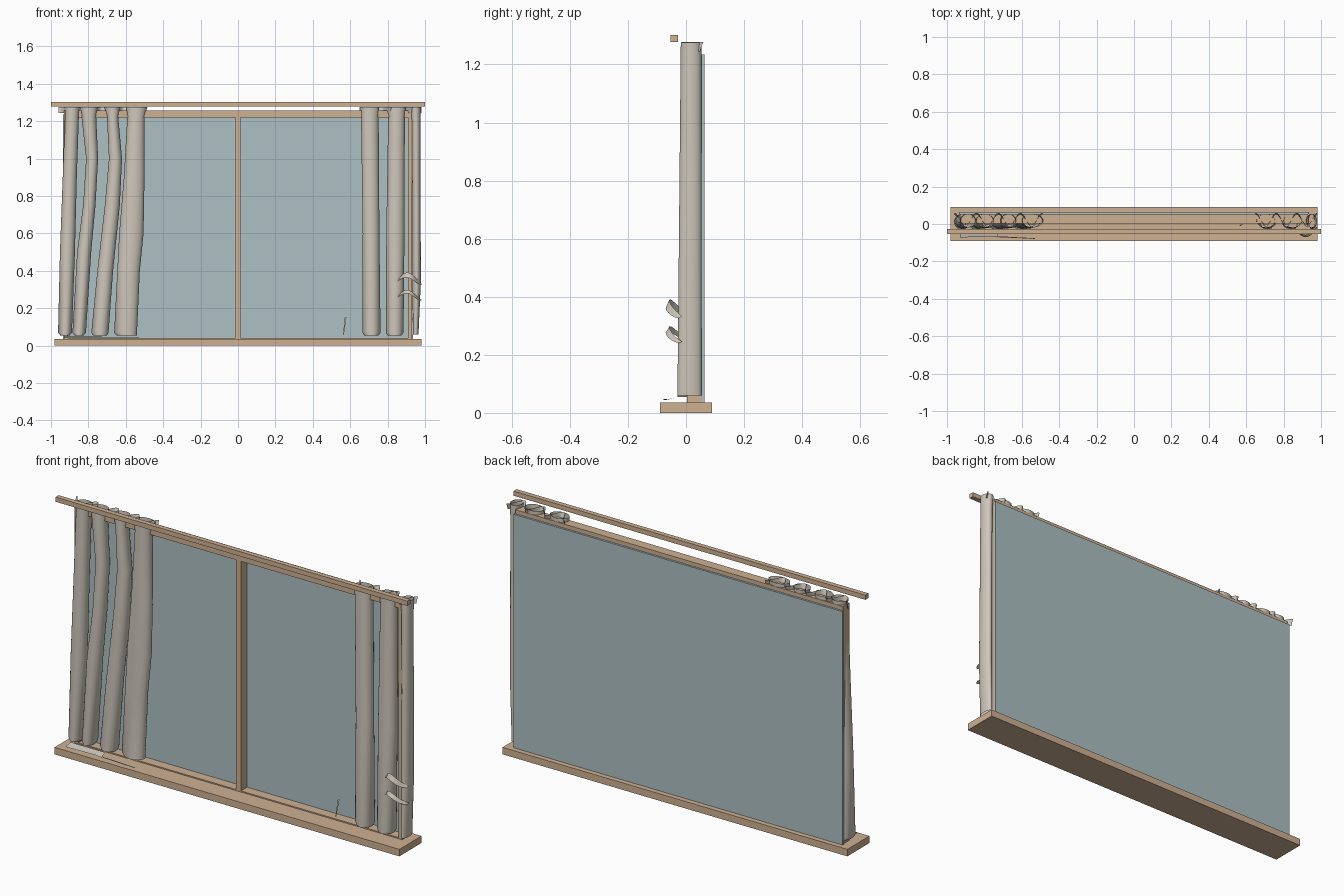
import bpy, math

def mat(name, c):
    m = bpy.data.materials.new(name)
    m.diffuse_color = (*c, 1)
    return m

WOOD = mat("wood", (0.62, 0.44, 0.29))
GLASS = mat("glass", (0.42, 0.53, 0.55))
CLOTH = mat("cloth", (0.62, 0.57, 0.50))

def mesh(name, verts, faces, m, smooth=False):
    me = bpy.data.meshes.new(name)
    me.from_pydata(verts, [], faces)
    me.materials.append(m)
    ob = bpy.data.objects.new(name, me)
    bpy.context.collection.objects.link(ob)
    if smooth:
        me.shade_smooth()
    return ob

def box(name, x0, x1, y0, y1, z0, z1, m=WOOD):
    v = [(x, y, z) for x in (x0, x1) for y in (y0, y1) for z in (z0, z1)]
    f = [(0, 1, 3, 2), (4, 6, 7, 5), (0, 4, 5, 1), (2, 3, 7, 6), (0, 2, 6, 4), (1, 5, 7, 3)]
    return mesh(name, v, f, m)

def grid(name, rows, closed=False):
    """Cloth surface through rows of points."""
    n = len(rows[0])
    faces = []
    for r in range(len(rows) - 1):
        for i in range(n if closed else n - 1):
            j = (i + 1) % n
            faces.append((r * n + i, r * n + j, (r + 1) * n + j, (r + 1) * n + i))
    return mesh(name, [p for row in rows for p in row], faces, CLOTH, True)

# Wooden parts and the pane
box("sill", -0.98, 0.98, -0.09, 0.09, 0, 0.036)
box("curtain_rod", -1, 1, -0.053, -0.028, 1.278, 1.302)
box("top_rail", -0.93, 0.93, 0.004, 0.054, 1.221, 1.256)
box("bottom_rail", -0.93, 0.93, 0.004, 0.054, 0.03, 0.042)
box("mullion", -0.014, 0.014, 0.004, 0.054, 0.04, 1.225)
for side, s in (("left", -1), ("right", 1)):
    box(side + "_stile", s * 0.92 - 0.011, s * 0.92 + 0.011, 0.004, 0.054, 0.036, 1.256)
box("glass_pane", -0.935, 0.935, 0.054, 0.064, 0.036, 1.235, GLASS)

# Hanging folds: hollow tubes through (z, left x, right x) sections
def fold(name, secs):
    rows = []
    for z, a, b in secs:
        cx, hw = (a + b) / 2, (b - a) / 2
        y0 = -0.03 + 0.012 * z / 1.27
        cy, hy = (y0 + 0.053) / 2, (0.053 - y0) / 2
        rows.append([(cx + hw * math.cos(t), cy + hy * math.sin(t), z)
                     for t in (2 * math.pi * i / 24 for i in range(24))])
    grid(name, rows, True)

FOLDS = {
    "left_fold_1": [(0.055, -0.95, -0.90), (0.07, -0.962, -0.888), (0.5, -0.952, -0.872),
                    (0.9, -0.937, -0.862), (1.25, -0.925, -0.85), (1.275, -0.93, -0.845)],
    "left_fold_2": [(0.055, -0.875, -0.825), (0.07, -0.885, -0.813), (0.5, -0.86, -0.785),
                    (0.75, -0.828, -0.762), (1.0, -0.812, -0.748), (1.22, -0.836, -0.758),
                    (1.275, -0.845, -0.75)],
    "left_fold_3": [(0.055, -0.775, -0.70), (0.07, -0.784, -0.692), (0.4, -0.752, -0.668),
                    (0.75, -0.712, -0.632), (1.0, -0.69, -0.62), (1.22, -0.70, -0.64),
                    (1.275, -0.715, -0.63)],
    "left_fold_4": [(0.055, -0.65, -0.54), (0.07, -0.662, -0.54), (0.4, -0.645, -0.525),
                    (0.6, -0.635, -0.505), (0.9, -0.61, -0.5), (1.22, -0.592, -0.5),
                    (1.275, -0.60, -0.485)],
    "right_fold_1": [(0.055, 0.675, 0.752), (0.07, 0.665, 0.762), (0.6, 0.667, 0.756),
                     (1.22, 0.658, 0.752), (1.275, 0.655, 0.755)],
    "right_fold_2": [(0.055, 0.80, 0.875), (0.07, 0.79, 0.885), (0.6, 0.793, 0.89),
                     (1.22, 0.803, 0.892), (1.275, 0.80, 0.897)],
    "right_fold_3": [(0.06, 0.935, 0.965), (0.35, 0.932, 0.978), (0.8, 0.932, 0.976),
                     (1.2, 0.928, 0.976), (1.275, 0.92, 0.978)],
}
for name, secs in FOLDS.items():
    fold(name, secs)

# Wavy gathered headers along the top of each curtain
for side, x0, x1, waves in (("left", -0.96, -0.49, 4), ("right", 0.65, 0.98, 3)):
    rows = []
    for z, amp in ((1.245, 0.026), (1.264, 0.032), (1.277, 0.038)):
        rows.append([(x0 + (x1 - x0) * i / 48, 0.022 + amp * math.cos(2 * math.pi * waves * i / 48), z)
                     for i in range(49)])
    grid(side + "_curtain_header", rows)

# Loose tieback strips curling forward on the right curtain
for k, (z0, h) in enumerate(((0.345, 0.028), (0.26, 0.02))):
    arc = [(0.855 + 0.125 * i / 10, -0.025 - 0.045 * math.sin(math.pi * i / 10),
            z0 + 0.02 * math.sin(math.pi * i / 7)) for i in range(11)]
    grid(f"tieback_strip_{k + 1}", [[(x, y, z) for x, y, z in arc],
                                    [(x, y + 0.012, z + h * math.sin(math.pi * (i + 1) / 12))
                                     for i, (x, y, z) in enumerate(arc)]])

# Cloth hem scraps resting on the sill
grid("hem_scrap", [[(-0.93, -0.072, 0.045), (-0.73, -0.066, 0.045)],
                   [(-0.93, -0.03, 0.053), (-0.73, -0.03, 0.053)]])
grid("hem_thread", [[(-0.75, -0.07, 0.045), (-0.53, -0.08, 0.045)],
                    [(-0.75, -0.064, 0.047), (-0.53, -0.076, 0.047)]])
grid("stray_thread", [[(0.562, -0.012, 0.06), (0.566, -0.012, 0.06)],
                      [(0.57, -0.004, 0.15), (0.58, -0.004, 0.155)]])
